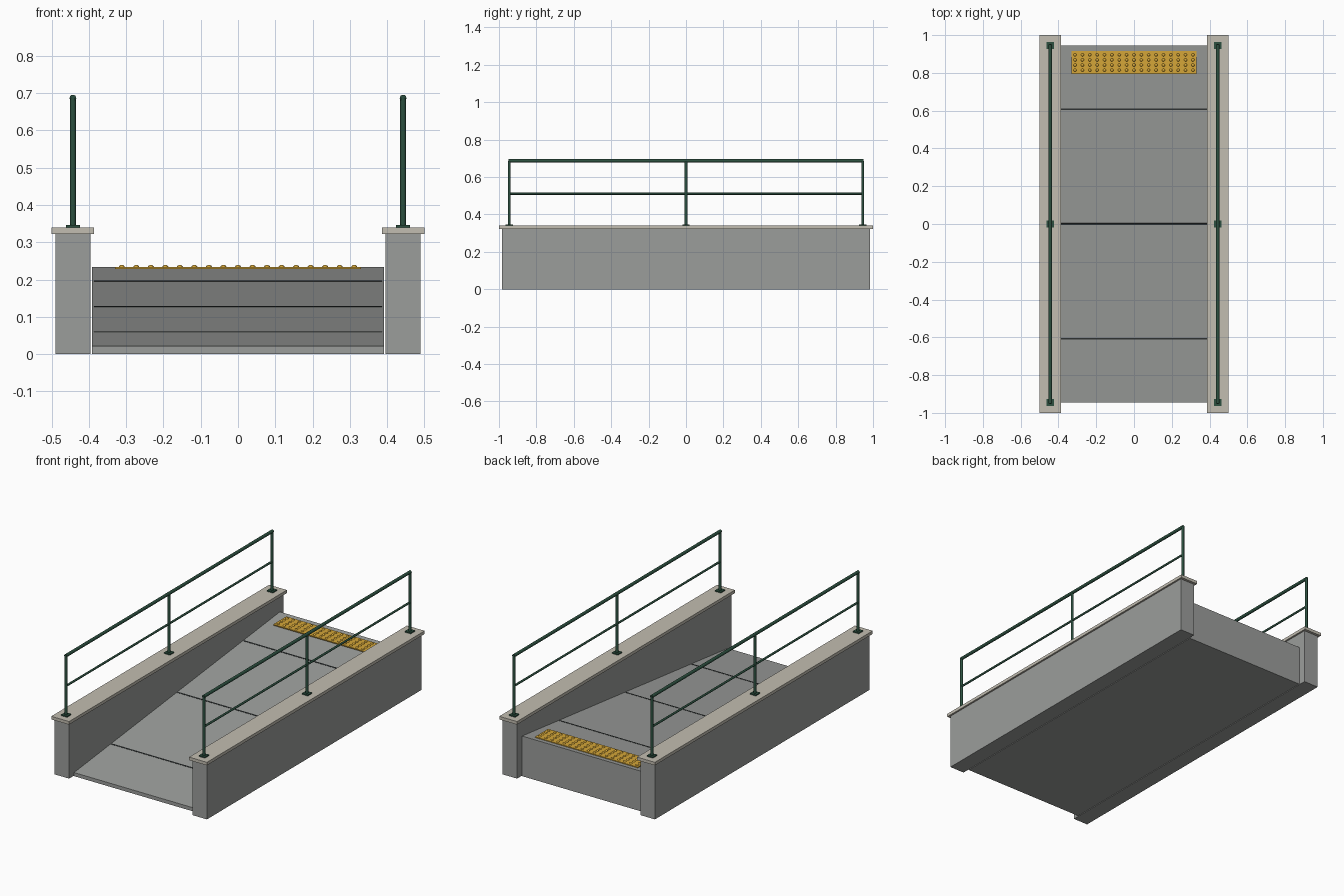
import bpy, bmesh, math
from mathutils import Vector, Matrix

old = bpy.data.objects.get("Cube")
if old:
    bpy.data.objects.remove(old, do_unlink=True)


def material(name, rgb):
    m = bpy.data.materials.new(name)
    m.use_nodes = True
    m.diffuse_color = (*rgb, 1)
    m.node_tree.nodes["Principled BSDF"].inputs["Base Color"].default_value = (*rgb, 1)
    return m


concrete = material("grey concrete", (0.33, 0.34, 0.33))
stone = material("pale coping stone", (0.54, 0.51, 0.44))
green = material("dark green paint", (0.025, 0.08, 0.05))
yellow = material("tactile yellow", (0.66, 0.38, 0.04))
dark = material("dark joint", (0.03, 0.035, 0.035))


def finish(name, bm, mat, smooth=False):
    bmesh.ops.recalc_face_normals(bm, faces=bm.faces)
    me = bpy.data.meshes.new(name)
    bm.to_mesh(me)
    bm.free()
    me.materials.append(mat)
    ob = bpy.data.objects.new(name, me)
    bpy.context.collection.objects.link(ob)
    if smooth:
        bpy.ops.object.select_all(action='DESELECT')
        ob.select_set(True)
        bpy.context.view_layer.objects.active = ob
        bpy.ops.object.shade_smooth_by_angle(angle=math.radians(40))
    return ob


def box(name, centre, size, mat, tilt=0):
    bm = bmesh.new()
    bmesh.ops.create_cube(bm, size=1, matrix=Matrix.Translation(centre)
                          @ Matrix.Rotation(tilt, 4, 'X') @ Matrix.Diagonal((*size, 1)))
    return finish(name, bm, mat)


def tube(name, start, end, radius, mat):
    a, b = Vector(start), Vector(end)
    turn = (b - a).to_track_quat('Z', 'Y').to_matrix().to_4x4()
    bm = bmesh.new()
    bmesh.ops.create_cone(bm, cap_ends=True, segments=16, radius1=radius, radius2=radius,
                          depth=(b - a).length,
                          matrix=Matrix.Translation((a + b) / 2) @ turn)
    return finish(name, bm, mat, True)


# Sloping ramp, extruded from its side profile
RAMP_Y, LOW, HIGH, RAMP_X = 0.945, 0.021, 0.233, 0.392
bm = bmesh.new()
profile = [(-RAMP_Y, 0), (RAMP_Y, 0), (RAMP_Y, HIGH), (-RAMP_Y, LOW)]
side = bm.faces.new([bm.verts.new((-RAMP_X, y, z)) for y, z in profile])
ext = bmesh.ops.extrude_face_region(bm, geom=[side])
bmesh.ops.translate(bm, vec=(2 * RAMP_X, 0, 0),
                    verts=[v for v in ext["geom"] if isinstance(v, bmesh.types.BMVert)])
finish("ramp", bm, concrete)

# Expansion joints across the ramp
slope = (HIGH - LOW) / (2 * RAMP_Y)
for i, y in enumerate((-0.607, 0, 0.607)):
    z = (LOW + HIGH) / 2 + slope * y
    box(f"ramp_joint_{i + 1}", (0, y, z), (0.774, 0.008, 0.003), dark, math.atan(slope))

# Tactile warning plate with rows of domes
PLATE_TOP = 0.234
box("tactile_plate", (0, 0.855, PLATE_TOP - 0.003), (0.66, 0.12, 0.006), yellow)
bm = bmesh.new()
for col in range(17):
    for row in range(4):
        spot = ((col - 8) * 0.039, 0.855 + (row - 1.5) * 0.027, PLATE_TOP)
        bmesh.ops.create_uvsphere(bm, u_segments=12, v_segments=6, radius=1,
                                  matrix=Matrix.Translation(spot)
                                  @ Matrix.Diagonal((0.008, 0.008, 0.005, 1)))
finish("tactile_domes", bm, yellow, True)

# Side walls, copings and railings
for label, s in (("left", 1), ("right", -1)):
    box(f"{label}_wall", (s * 0.443, 0, 0.161), (0.094, 1.97, 0.322), concrete)
    box(f"{label}_coping", (s * 0.443, 0, 0.331), (0.114, 2, 0.018), stone)
    x = s * 0.443
    for place, y in (("front", -0.945), ("middle", 0), ("back", 0.945)):
        box(f"{label}_{place}_base_plate", (x, y, 0.343), (0.038, 0.038, 0.007), green)
        tube(f"{label}_{place}_post", (x, y, 0.34), (x, y, 0.687), 0.008, green)
    tube(f"{label}_top_rail", (x, -0.95, 0.687), (x, 0.95, 0.687), 0.009, green)
    tube(f"{label}_middle_rail", (x, -0.945, 0.511), (x, 0.945, 0.511), 0.006, green)
